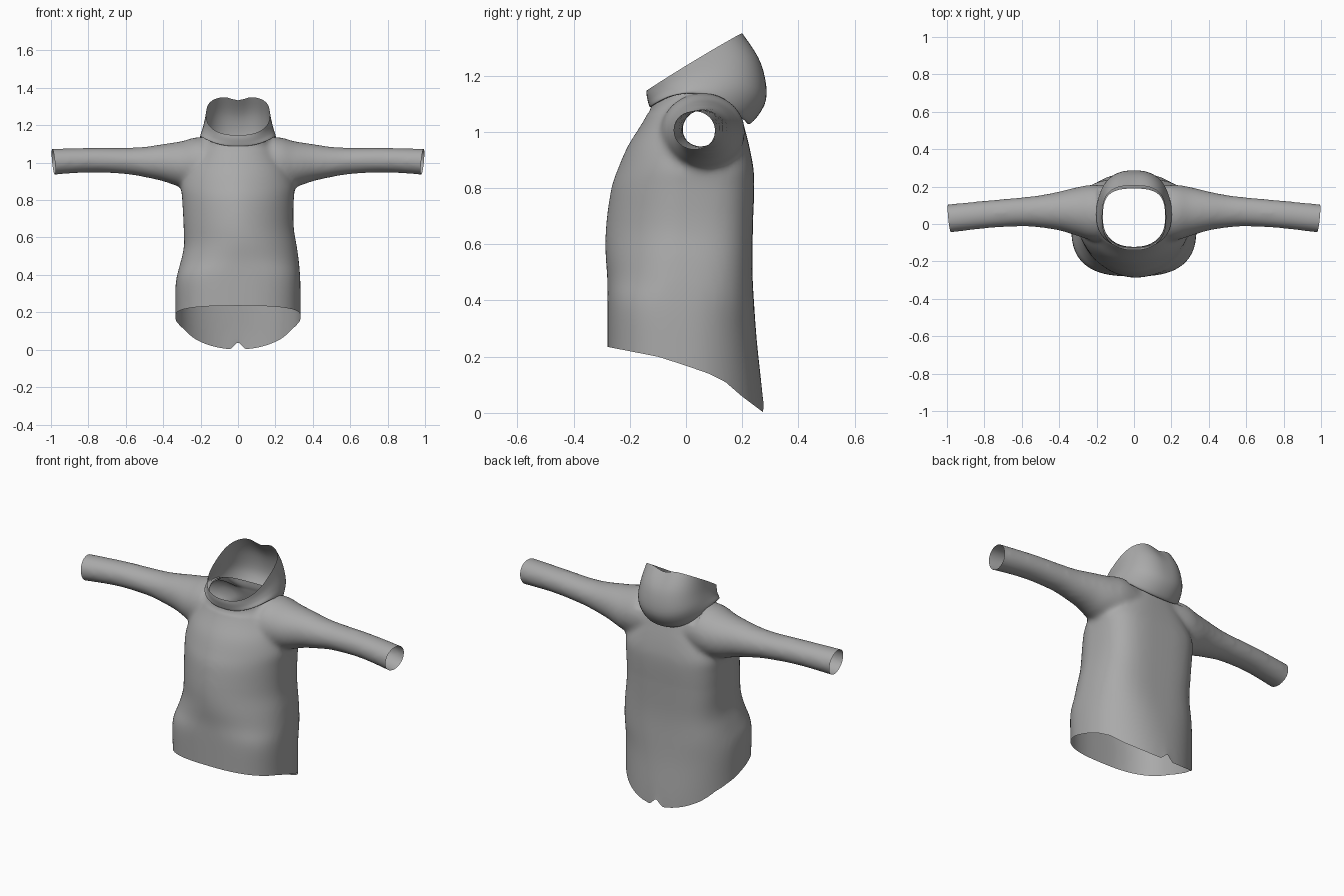
import bpy, bmesh, math
from mathutils import Vector

if "Cube" in bpy.data.objects:
    bpy.data.objects.remove(bpy.data.objects["Cube"])

fabric = bpy.data.materials.new("grey_fabric")
fabric.diffuse_color = (0.4, 0.4, 0.4, 1)
fabric.use_nodes = True
fabric.node_tree.nodes["Principled BSDF"].inputs["Base Color"].default_value = fabric.diffuse_color


def spline(rows, steps):
    """Catmull-Rom interpolation of rows of numbers."""
    out = []
    for i in range(len(rows) - 1):
        p0, p1, p2, p3 = (rows[max(i - 1, 0)], rows[i], rows[i + 1],
                          rows[min(i + 2, len(rows) - 1)])
        for k in range(steps):
            t = k / steps
            out.append([b + 0.5 * t * (c - a + t * (2 * a - 5 * b + 4 * c - d
                        + t * (3 * (b - c) + d - a)))
                        for a, b, c, d in zip(p0, p1, p2, p3)])
    return out + [list(rows[-1])]


def oval(n, front, back):
    """Unit superellipse points with separate front and back powers."""
    pts = []
    for i in range(n):
        a = 2 * math.pi * i / n
        c, s = math.cos(a), math.sin(a)
        e = 2 / (back if s > 0 else front)
        pts.append((math.copysign(abs(c) ** e, c),
                    math.copysign(abs(s) ** e, s)))
    return pts


def loft(bm, rings, capped):
    loops = [[bm.verts.new(p) for p in r] for r in rings]
    for a, b in zip(loops, loops[1:]):
        for i in range(len(a)):
            j = (i + 1) % len(a)
            bm.faces.new((a[i], a[j], b[j], b[i]))
    if capped:
        bm.faces.new(loops[0])
        bm.faces.new(loops[-1])
    bmesh.ops.recalc_face_normals(bm, faces=bm.faces[:])


def make_object(name, bm):
    mesh = bpy.data.meshes.new(name)
    bm.to_mesh(mesh)
    bm.free()
    mesh.materials.append(fabric)
    ob = bpy.data.objects.new(name, mesh)
    bpy.context.collection.objects.link(ob)
    mesh.shade_smooth()
    return ob


# Torso: z, centre x, half width, front y, back y, front and back roundness
torso = [(.1, 0, .335, -.28, .285, 2.7, 2.0), (.28, 0, .335, -.28, .277, 2.7, 2.0),
         (.42, 0, .334, -.28, .253, 2.7, 2.3), (.5, .008, .32, -.28, .243, 2.2, 2.8),
         (.58, .013, .302, -.287, .236, 1.9, 3.2),
         (.67, .003, .294, -.285, .238, 1.8, 3.4),
         (.8, 0, .298, -.266, .243, 1.8, 3.4), (.87, 0, .302, -.242, .24, 1.8, 3.3),
         (.95, 0, .275, -.207, .225, 1.9, 3.0), (1.02, 0, .235, -.163, .207, 2, 2.8),
         (1.07, 0, .2, -.135, .195, 2.2, 2.8), (1.12, 0, .17, -.124, .19, 2.3, 3),
         (1.25, 0, .167, -.12, .19, 2.3, 3)]
bm = bmesh.new()
loft(bm, [[(cx + w * c, (f + b) / 2 + (b - f) / 2 * s, z)
           for c, s in oval(64, pf, pb)]
          for z, cx, w, f, b, pf, pb in spline(torso, 4)], True)

# Sleeves: x, front y, back y, bottom z, top z
arm = [(0, -.08, .18, .9, 1.12), (.2, -.09, .21, .865, 1.138),
       (.3, -.065, .198, .868, 1.115), (.4, -.035, .174, .9, 1.1),
       (.5, -.02, .155, .922, 1.085), (.6, -.013, .143, .938, 1.08),
       (.8, -.025, .125, .947, 1.08), (1.06, -.057, .099, .928, 1.073)]
for side in (-1, 1):
    loft(bm, [[(side * x, (f + b) / 2 + (b - f) / 2 * c,
                (lo + hi) / 2 + (hi - lo) / 2 * s) for c, s in oval(40, 2, 2)]
              for x, f, b, lo, hi in spline(arm, 4)], True)
body = make_object("torso_and_sleeves", bm)

# Fuse torso and sleeves into one soft skin
remesh = body.modifiers.new("fuse", 'REMESH')
remesh.mode = 'VOXEL'
remesh.voxel_size = 0.012
soften = body.modifiers.new("soften", 'SMOOTH')
soften.factor = 0.5
soften.iterations = 18
bpy.context.view_layer.objects.active = body
body.select_set(True)
for name in ("fuse", "soften"):
    bpy.ops.object.modifier_apply(modifier=name)

# Cut open the cuffs, neck and hem
bm = bmesh.new()
bm.from_mesh(body.data)
for co, no in (((1, .1, 1.07), (1, -.1, -.1)), ((-1, .1, 1.07), (-1, -.1, -.1)),
               ((0, 0, 1.15), (0, 0, 1)), ((0, 0, .28), (0, 0, -1))):
    bmesh.ops.bisect_plane(bm, geom=bm.verts[:] + bm.edges[:] + bm.faces[:],
                           plane_co=co, plane_no=Vector(no).normalized(),
                           clear_outer=True)

# Drop the hem towards the back, with a small notch at the centre back
hem = [(-.4, .25), (-.28, .235), (-.1, .2), (0, .168), (.08, .14), (.14, .11),
       (.2, .058), (.275, .002), (.4, -.05)]
for v in bm.verts:
    y = v.co.y
    t = min(1, max(0, (.7 - v.co.z) / .42))
    if t > 0:
        for (y0, h0), (y1, h1) in zip(hem, hem[1:]):
            if y0 <= y <= y1:
                h = h0 + (h1 - h0) * (y - y0) / (y1 - y0)
        v.co.z += (h - .28) * t
        if y > .1:
            v.co.z += .04 * max(0, 1 - abs(v.co.x) / .04) * t ** 16
    # Neck edge dips at the front and back
    elif v.co.z > 1.06 and abs(v.co.x) < .19:
        dip = .45 * min(1, ((y - .03) / .15) ** 2)
        v.co.z -= (v.co.z - 1.06) * dip
bm.to_mesh(body.data)
bm.free()
body.data.materials.clear()
body.data.materials.append(fabric)
body.data.shade_smooth()

# Hood: half width, front y, back y, front z, side z, back z, back roundness
hood = [(.166, -.122, .19, 1.108, 1.147, 1.108, 3),
        (.184, -.124, .205, 1.09, 1.135, 1.05, 2.7),
        (.202, -.13, .232, 1.09, 1.138, 1.032, 2.4),
        (.192, -.136, .285, 1.11, 1.175, 1.12, 2.4),
        (.18, -.14, .268, 1.13, 1.215, 1.25, 2.5),
        (.17, -.14, .205, 1.147, 1.255, 1.355, 2.9)]
rings = []
rows = spline(hood, 5)
for k, (w, f, b, zf, zs, zb, pb) in enumerate(rows):
    rim = (k / (len(rows) - 1)) ** 3
    ring = []
    for c, s in oval(64, 2.4, pb):
        z = zs + s * (zb - zf) / 2 + s * s * ((zb + zf) / 2 - zs)
        if s > 0:  # dip at the middle of the back rim
            z -= .022 * rim * math.exp(-(w * c / .05) ** 2)
        ring.append((w * c, (f + b) / 2 + (b - f) / 2 * s, z))
    rings.append(ring)
bm = bmesh.new()
loft(bm, rings, False)
make_object("hood", bm)
